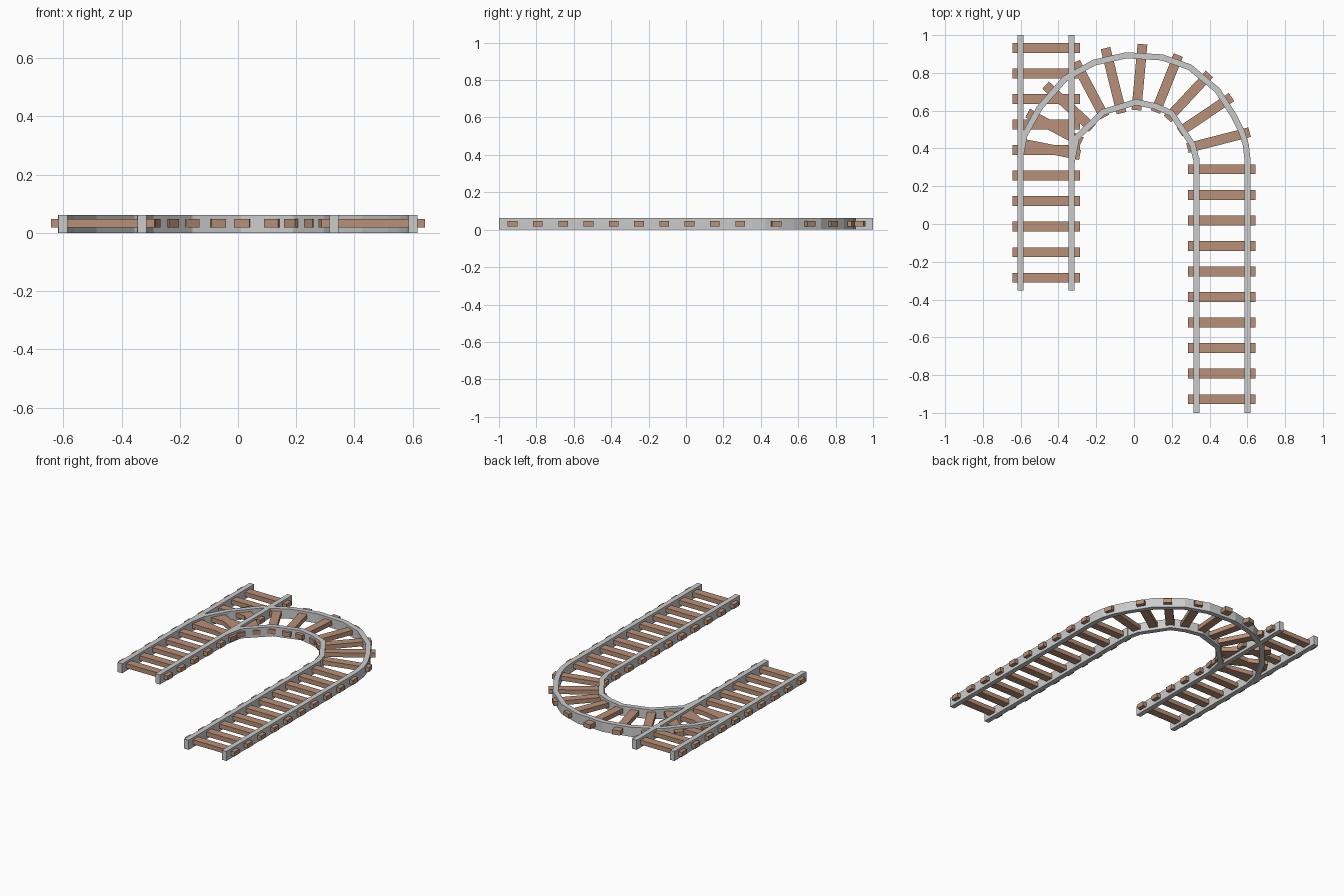
import bpy, bmesh
from mathutils import Vector

if "Cube" in bpy.data.objects:
    bpy.data.objects.remove(bpy.data.objects["Cube"])

RAIL_W, RAIL_H = 0.032, 0.062
TIE_W, TIE_Z0, TIE_Z1 = 0.052, 0.018, 0.047

wood = bpy.data.materials.new("wood")
wood.diffuse_color = (0.48, 0.28, 0.19, 1)
wood.use_nodes = True
wood.node_tree.nodes["Principled BSDF"].inputs["Base Color"].default_value = wood.diffuse_color


def make_object(name, bm, mat=None):
    bmesh.ops.recalc_face_normals(bm, faces=bm.faces[:])
    me = bpy.data.meshes.new(name)
    bm.to_mesh(me)
    bm.free()
    ob = bpy.data.objects.new(name, me)
    bpy.context.collection.objects.link(ob)
    if mat:
        me.materials.append(mat)


def sweep(bm, pts, width, z0, z1):
    """Rectangular bar along a flat path, with mitred corners."""
    pts = [Vector(p) for p in pts]
    rings = []
    for i, p in enumerate(pts):
        a = (p - pts[i - 1]).normalized() if i else None
        b = (pts[i + 1] - p).normalized() if i < len(pts) - 1 else None
        a, b = a or b, b or a
        t = (a + b).normalized()
        n = Vector((-t.y, t.x)) * (width / 2 / t.dot(a))
        rings.append([bm.verts.new((q.x, q.y, z)) for q, z in
                      ((p - n, z0), (p + n, z0), (p + n, z1), (p - n, z1))])
    for r, s in zip(rings, rings[1:]):
        for k in range(4):
            bm.faces.new((r[k], r[(k + 1) % 4], s[(k + 1) % 4], s[k]))
    bm.faces.new(rings[0])
    bm.faces.new(rings[-1])


def rails(name, paths):
    bm = bmesh.new()
    for path in paths:
        sweep(bm, path, RAIL_W, 0, RAIL_H)
    make_object(name, bm)


def sleepers(name, ends):
    bm = bmesh.new()
    for e in ends:
        sweep(bm, e, TIE_W, TIE_Z0, TIE_Z1)
    make_object(name, bm, wood)


# two straight tracks
for side, sx, y0, y1 in (("right", 1, -1, 0.352), ("left", -1, -0.352, 1)):
    rails(side + "_straight_rails",
          [[(sx * x, y0), (sx * x, y1)] for x in (0.330, 0.601)])
    step = (y1 - y0) / 10
    first = y0 + step / 2 + (0.005 if sx > 0 else 0)
    sleepers(side + "_straight_sleepers",
             [[(sx * 0.287, first + i * step), (sx * 0.642, first + i * step)]
              for i in range(10)])

# curved track joining them
outer = [(0.601, 0.34), (0.592, 0.42), (0.57, 0.49), (0.53, 0.57), (0.44, 0.71),
         (0.295, 0.83), (0.15, 0.882), (-0.04, 0.893), (-0.21, 0.855),
         (-0.365, 0.77), (-0.50, 0.615), (-0.58, 0.47), (-0.603, 0.35)]
inner = [(0.33, 0.34), (0.31, 0.42), (0.20, 0.585), (0.115, 0.623),
         (0.01, 0.645), (-0.165, 0.592), (-0.305, 0.455), (-0.331, 0.32)]
rails("curved_rails", [outer, inner])

curve_ties = [((0.612, 0.486), (0.283, 0.402)), ((0.516, 0.672), (0.241, 0.487)),
              ((0.399, 0.794), (0.177, 0.556)), ((0.235, 0.894), (0.114, 0.593)),
              ((0.045, 0.952), (0.013, 0.603)), ((-0.151, 0.931), (-0.066, 0.587)),
              ((-0.31, 0.857), (-0.156, 0.566)), ((-0.468, 0.735), (-0.22, 0.508)),
              ((-0.563, 0.587), (-0.278, 0.434)), ((-0.616, 0.43), (-0.286, 0.365))]
sleepers("curved_sleepers", curve_ties)
